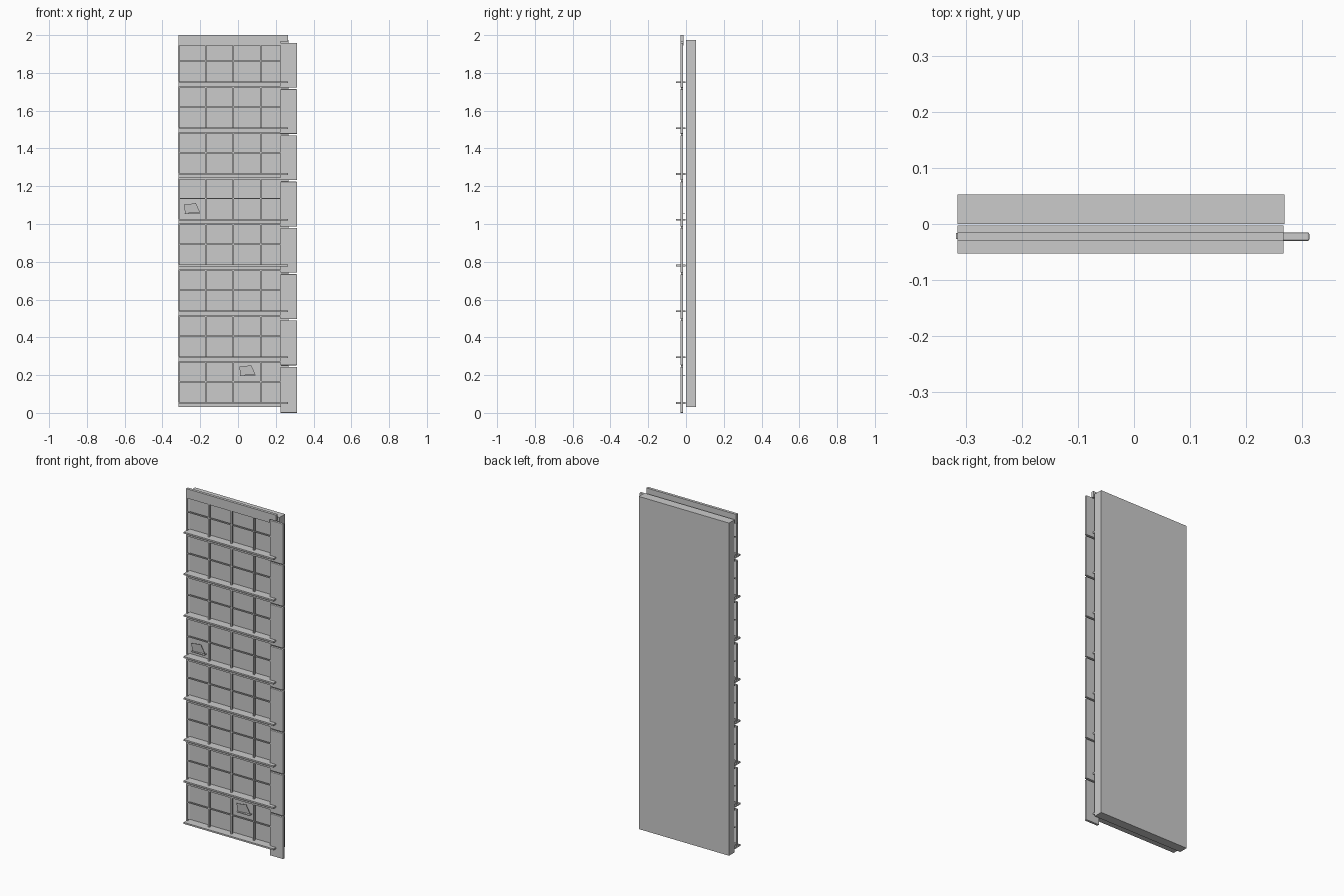
import bpy, bmesh
from mathutils import Matrix, Vector

if "Cube" in bpy.data.objects:
    bpy.data.objects.remove(bpy.data.objects["Cube"])

PITCH = 0.2425   # floor to floor height
FLOORS = 8


def make(name, boxes, bevel=0.0):
    """One object from a list of boxes (x0, x1, y0, y1, z0, z1)."""
    bm = bmesh.new()
    for x0, x1, y0, y1, z0, z1 in boxes:
        m = Matrix.Translation(((x0 + x1) / 2, (y0 + y1) / 2, (z0 + z1) / 2))
        m = m @ Matrix.Diagonal((x1 - x0, y1 - y0, z1 - z0, 1))
        bmesh.ops.create_cube(bm, size=1, matrix=m)
    me = bpy.data.meshes.new(name)
    bm.to_mesh(me)
    bm.free()
    ob = bpy.data.objects.new(name, me)
    bpy.context.collection.objects.link(ob)
    if bevel:
        mod = ob.modifiers.new("bevel", 'BEVEL')
        mod.width = bevel
        mod.segments = 2
    return ob


# Backing wall
make("wall_slab", [(-0.315, 0.268, 0.0, 0.0525, 0.03, 1.975)])

# Top cap, with a shorter drop in front of the corner strip
make("top_cap", [(-0.315, 0.225, -0.03, -0.014, 1.945, 2.0),
                 (0.225, 0.266, -0.03, -0.014, 1.965, 2.0)])

# Floor ledges
make("floor_ledges", [(-0.315, 0.266, -0.0525, -0.003, 0.048 + i * PITCH, 0.057 + i * PITCH)
                      for i in range(FLOORS)])

# Corner cladding plates, one per floor with an open joint
make("corner_plates", [(0.225, 0.3125, -0.03, -0.015,
                        0.0 if i == 0 else 0.007 + i * 0.245, (i + 1) * 0.245 - 0.001)
                       for i in range(FLOORS)], bevel=0.003)

# Window frames: posts, head rail and transom on each floor
posts, rails, transoms = [], [], []
for i in range(FLOORS):
    z0 = 0.057 + i * PITCH
    z1 = min(z0 + 0.215, 1.945)
    for x in (-0.313, -0.171, -0.025, 0.12):
        posts.append((x - 0.004, x + 0.004, -0.027, -0.016, z0, z1))
    if i < FLOORS - 1:
        rails.append((-0.315, 0.225, -0.027, -0.016, z1 - 0.006, z1 + 0.003))
    zt = 0.165 + i * PITCH
    transoms.append((-0.315, 0.225, -0.025, -0.018, zt - 0.003, zt + 0.003))
make("window_posts", posts)
make("window_head_rails", rails)
make("window_transoms", transoms)


# Two small tilted vent panels with a sill
def vent(name, x, z, flip):
    pts = [(-0.043, 0.022), (0.02, 0.03), (0.043, -0.02), (-0.037, -0.024)]
    bm = bmesh.new()
    vs = [bm.verts.new(Vector((x + flip * px, -0.02 - 0.1 * (pz + 0.024), z + pz))) for px, pz in pts]
    f = bm.faces.new(vs)
    r = bmesh.ops.extrude_face_region(bm, geom=[f])
    for v in r["geom"]:
        if isinstance(v, bmesh.types.BMVert):
            v.co.y += 0.002
    bmesh.ops.recalc_face_normals(bm, faces=bm.faces[:])
    me = bpy.data.meshes.new(name)
    bm.to_mesh(me)
    bm.free()
    bpy.context.collection.objects.link(bpy.data.objects.new(name, me))
    make(name + "_sill", [(x - 0.04, x + 0.043, -0.028, -0.004, z - 0.028, z - 0.024)])


vent("upper_vent", -0.243, 1.08, 1)
vent("lower_vent", 0.05, 0.222, 1)
